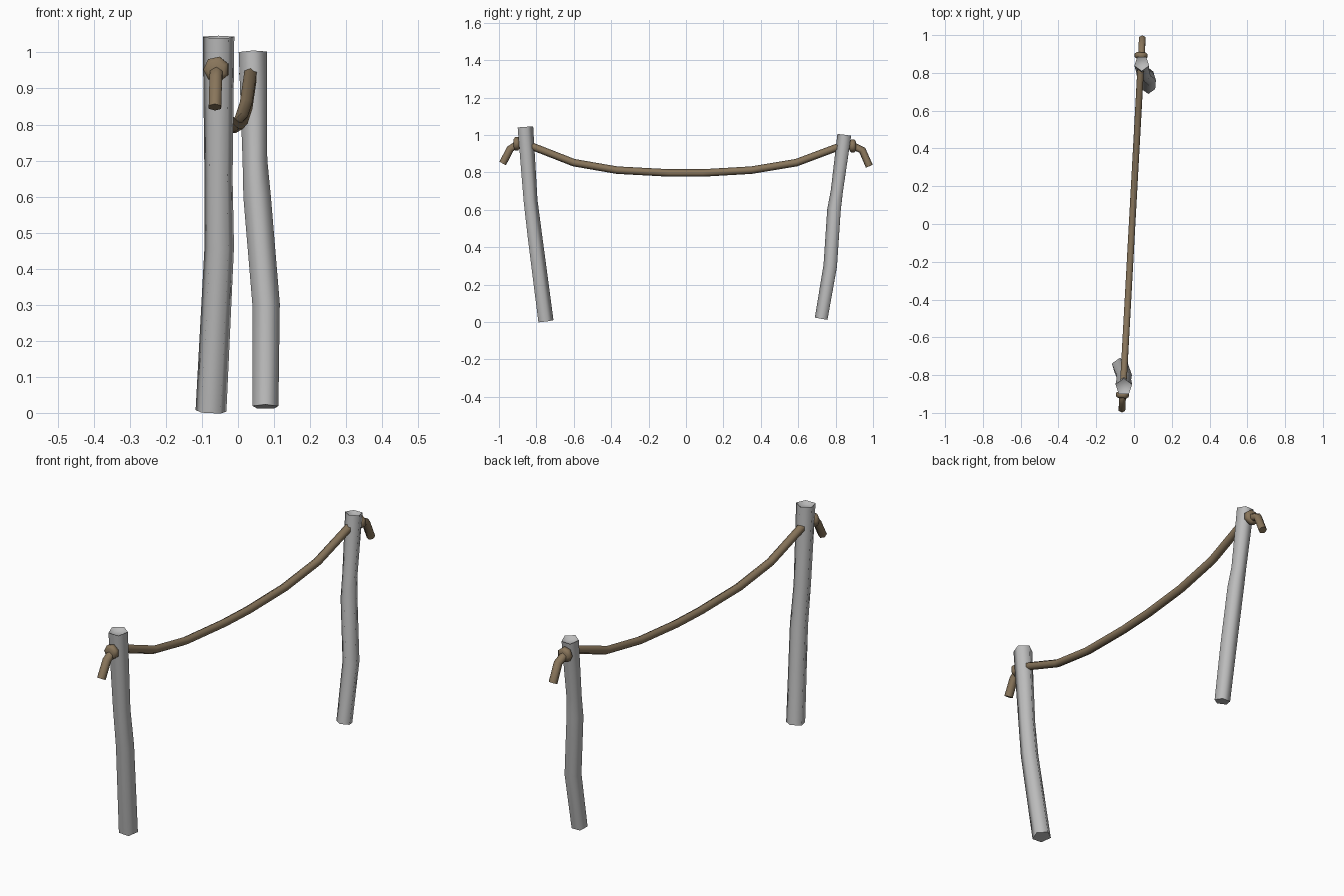
import bpy, bmesh, math
from mathutils import Vector

cube = bpy.data.objects.get("Cube")
if cube:
    bpy.data.objects.remove(cube, do_unlink=True)


def material(name, color):
    m = bpy.data.materials.new(name)
    m.use_nodes = True
    m.diffuse_color = color
    m.node_tree.nodes["Principled BSDF"].inputs["Base Color"].default_value = color
    return m


GREY = material("weathered grey wood", (0.5, 0.5, 0.5, 1))
BROWN = material("brown rope", (0.25, 0.18, 0.105, 1))


def finish(name, bm, mat):
    bmesh.ops.recalc_face_normals(bm, faces=bm.faces)
    mesh = bpy.data.meshes.new(name)
    bm.to_mesh(mesh)
    bm.free()
    mesh.materials.append(mat)
    ob = bpy.data.objects.new(name, mesh)
    bpy.context.collection.objects.link(ob)
    bpy.ops.object.select_all(action='DESELECT')
    ob.select_set(True)
    bpy.context.view_layer.objects.active = ob
    bpy.ops.object.shade_smooth_by_angle(angle=math.radians(75 if mat == GREY else 62))
    return ob


def tube(path, radii, sides, up, turn=0.0):
    """Sweep a polygon along a path; returns the mesh and its last cap."""
    bm = bmesh.new()
    pts = [Vector(p) for p in path]
    rings = []
    for i, p in enumerate(pts):
        t = (pts[min(i + 1, len(pts) - 1)] - pts[max(i - 1, 0)]).normalized()
        a = Vector(up).cross(t).normalized()
        b = t.cross(a)
        ring = []
        for k in range(sides):
            ang = turn + math.tau * k / sides
            ring.append(bm.verts.new(p + radii[i] * (a * math.cos(ang) + b * math.sin(ang))))
        rings.append(ring)
    for r0, r1 in zip(rings, rings[1:]):
        for k in range(sides):
            n = (k + 1) % sides
            bm.faces.new((r0[k], r0[n], r1[n], r1[k]))
    bm.faces.new(rings[0][::-1])
    return bm, bm.faces.new(rings[-1])


def post(name, path, radii, turn):
    bm, cap = tube(path, radii, 5, (0, 1, 0), turn)
    # hollowed top
    bm.normal_update()
    normal = cap.normal.copy()
    bmesh.ops.inset_region(bm, faces=[cap], thickness=0.018)
    bmesh.ops.translate(bm, verts=cap.verts, vec=normal * -0.012)
    return finish(name, bm, GREY)


post("front_post",
     [(-0.075, -0.753, 0.004), (-0.052, -0.812, 0.46), (-0.054, -0.835, 0.65), (-0.054, -0.863, 1.043)],
     [0.045, 0.043, 0.041, 0.046], math.radians(18))
post("back_post",
     [(0.076, 0.726, 0.017), (0.078, 0.775, 0.3), (0.053, 0.795, 0.6),
      (0.047, 0.81, 0.7), (0.041, 0.85, 1.0)],
     [0.038, 0.040, 0.040, 0.036, 0.041], math.radians(-18))

# rope sagging between the posts, with both tails hanging outside
profile = [(-0.98, 0.848), (-0.94, 0.925), (-0.9, 0.953), (-0.82, 0.938), (-0.6, 0.852),
           (-0.37, 0.812), (-0.09, 0.797), (0.09, 0.797), (0.35, 0.812), (0.59, 0.852),
           (0.83, 0.942), (0.89, 0.943), (0.943, 0.918), (0.98, 0.833)]


def rope_x(y):
    return -0.01 + 0.055 * y


bm, _ = tube([(rope_x(y), y, z) for y, z in profile], [0.02] * len(profile), 6, (1, 0, 0))
finish("rope", bm, BROWN)

# knots against the outside of each post
for name, y, z in (("front_knot", -0.905, 0.953), ("back_knot", 0.892, 0.941)):
    path = [(rope_x(y + d), y + d, z) for d in (-0.017, -0.009, 0.009, 0.017)]
    bm, _ = tube(path, [0.024, 0.036, 0.036, 0.024], 7, (0, 0, 1))
    finish(name, bm, BROWN)
